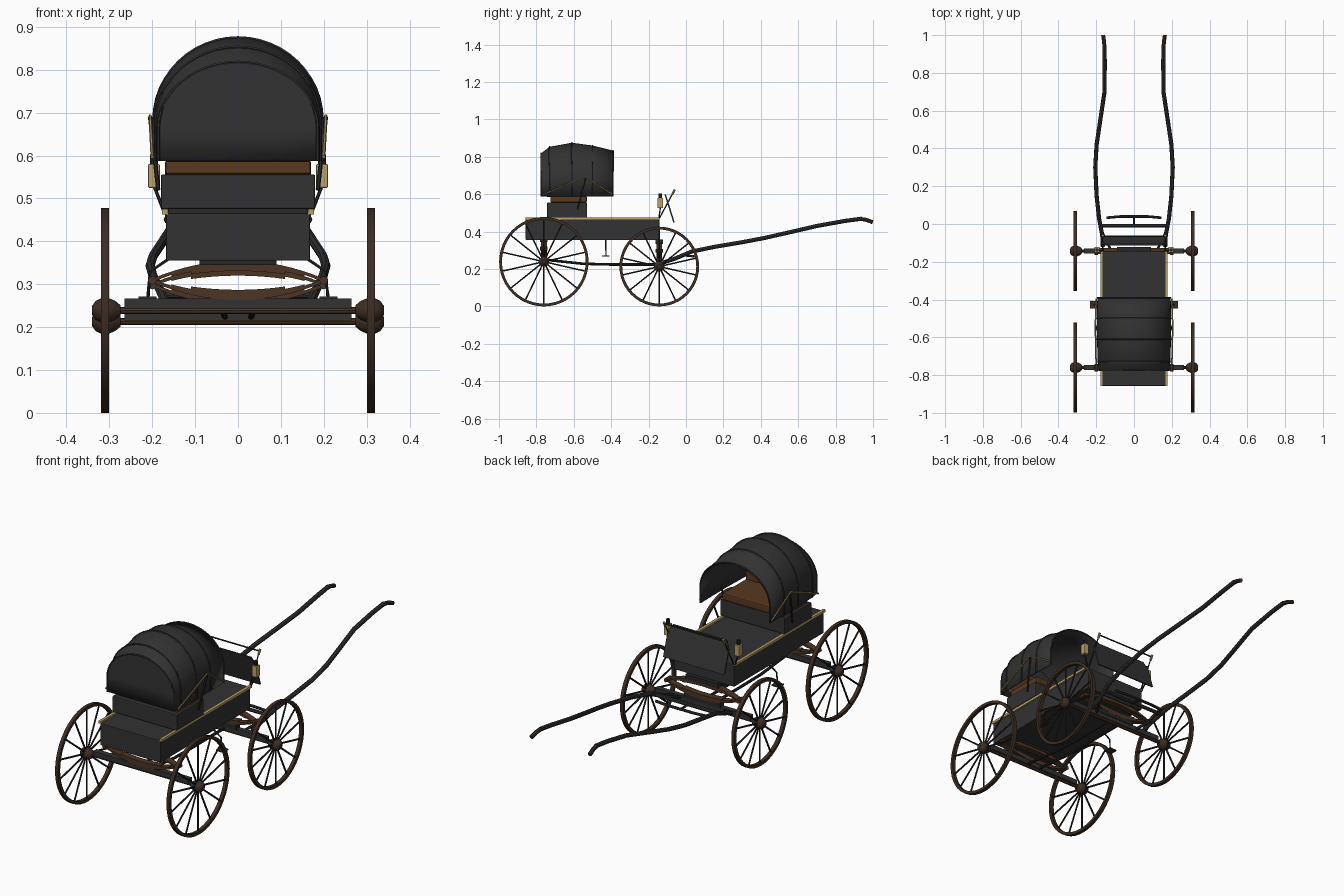
import bpy, bmesh, math
from mathutils import Vector

if "Cube" in bpy.data.objects:
    bpy.data.objects.remove(bpy.data.objects["Cube"])


def material(name, rgb):
    m = bpy.data.materials.new(name)
    m.use_nodes = True
    m.diffuse_color = (*rgb, 1)
    bsdf = next(n for n in m.node_tree.nodes if n.type == "BSDF_PRINCIPLED")
    bsdf.inputs["Base Color"].default_value = (*rgb, 1)
    bsdf.inputs["Roughness"].default_value = 0.6
    return m


BLACK = material("black paint", (0.032, 0.032, 0.033))
IRON = material("dark iron", (0.02, 0.02, 0.021))
WOOD = material("dark wood", (0.045, 0.026, 0.017))
SPRING = material("brown spring", (0.075, 0.035, 0.018))
LEATHER = material("brown leather", (0.1, 0.04, 0.014))
BRASS = material("brass", (0.5, 0.36, 0.14))


def finish(name, bm, mat, smooth=False):
    bmesh.ops.recalc_face_normals(bm, faces=bm.faces[:])
    me = bpy.data.meshes.new(name)
    bm.to_mesh(me)
    bm.free()
    me.materials.append(mat)
    ob = bpy.data.objects.new(name, me)
    bpy.context.collection.objects.link(ob)
    if smooth:
        bpy.ops.object.select_all(action="DESELECT")
        ob.select_set(True)
        bpy.context.view_layer.objects.active = ob
        bpy.ops.object.shade_smooth_by_angle(angle=math.radians(35))
    return ob


def box(name, xs, ys, zs, mat, bevel=0.0):
    bm = bmesh.new()
    bmesh.ops.create_cube(bm, size=1)
    for v in bm.verts:
        v.co = [lo + (hi - lo) * (c + 0.5) for c, (lo, hi) in zip(v.co, (xs, ys, zs))]
    if bevel:
        bmesh.ops.bevel(bm, geom=bm.edges[:], offset=bevel, segments=2, affect="EDGES", profile=0.5)
    return finish(name, bm, mat)


def loft(bm, rings, closed=True, loop=False, caps=True):
    rows = [[bm.verts.new(p) for p in ring] for ring in rings]
    n = len(rows[0])
    for a, b in zip(rows, rows[1:] + (rows[:1] if loop else [])):
        for i in range(n if closed else n - 1):
            j = (i + 1) % n
            bm.faces.new((a[i], a[j], b[j], b[i]))
    if caps and not loop:
        bm.faces.new(rows[0])
        bm.faces.new(rows[-1])


def tube_into(bm, pts, radius, sides=8):
    pts = [Vector(p) for p in pts]
    rings = []
    for i, p in enumerate(pts):
        d = (pts[min(i + 1, len(pts) - 1)] - pts[max(i - 1, 0)]).normalized()
        up = Vector((0, 0, 1)) if abs(d.z) < 0.9 else Vector((0, 1, 0))
        u = d.cross(up).normalized()
        w = u.cross(d)
        turns = [2 * math.pi * k / sides for k in range(sides)]
        rings.append([p + radius * (math.cos(t) * u + math.sin(t) * w) for t in turns])
    loft(bm, rings)


def tube(name, pts, radius, mat, sides=8):
    bm = bmesh.new()
    tube_into(bm, pts, radius, sides)
    return finish(name, bm, mat, True)


def lathe(name, centre, profile, mat, loop=False, steps=48):
    # revolve (x, radius) pairs around the axle direction
    bm = bmesh.new()
    rings = []
    for x, r in profile:
        turns = [2 * math.pi * k / steps for k in range(steps)]
        rings.append([Vector(centre) + Vector((x, r * math.cos(t), r * math.sin(t))) for t in turns])
    loft(bm, rings, loop=loop)
    return finish(name, bm, mat, True)


# wheels: rim, spokes and rounded hub
def wheel(label, x, y, r):
    c = (x, y, r)
    w = 0.009
    lathe(label + "_rim", c, [(-w, r), (w, r), (w, r - 0.015), (-w, r - 0.015)], WOOD, loop=True)
    bm = bmesh.new()
    for k in range(14):
        t = 2 * math.pi * (k + 0.5) / 14
        d = Vector((0, math.cos(t), math.sin(t)))
        tube_into(bm, [Vector(c) + d * 0.015, Vector(c) + d * (r - 0.01)], 0.0045, 6)
    finish(label + "_spokes", bm, IRON, True)
    hub = [(-0.036, 0.012), (-0.024, 0.022), (-0.01, 0.028), (0.01, 0.028), (0.022, 0.022), (0.03, 0.011)]
    s = 1 if x > 0 else -1
    lathe(label + "_hub", c, [(s * a, b) for a, b in hub], WOOD, steps=16)


REAR, FRONT = -0.76, -0.143
for side, s in (("left", 1), ("right", -1)):
    wheel("rear_wheel_" + side, s * 0.31, REAR, 0.239)
    wheel("front_wheel_" + side, s * 0.31, FRONT, 0.213)

# axles and axle beams
tube("rear_axle", [(-0.31, REAR, 0.239), (0.31, REAR, 0.239)], 0.008, SPRING)
tube("front_axle", [(-0.31, FRONT, 0.213), (0.31, FRONT, 0.213)], 0.008, SPRING)
box("rear_axle_beam", (-0.265, 0.265), (REAR - 0.014, REAR + 0.014), (0.242, 0.267), BLACK)
box("front_axle_beam", (-0.265, 0.265), (FRONT - 0.012, FRONT + 0.012), (0.215, 0.24), BLACK)


# elliptic springs made of stacked curved leaves
def leaf(bm, y, half, z_end, z_mid, thick, depth):
    rings = []
    for i in range(17):
        u = i / 8 - 1
        z = z_end + (z_mid - z_end) * (1 - u * u)
        rings.append([(u * half, y + dy, z + dz) for dy, dz in
                      ((-depth, -thick), (depth, -thick), (depth, thick), (-depth, thick))])
    loft(bm, rings)


for label, y, mid in (("rear", REAR, 0.309), ("front", FRONT, 0.298)):
    bm = bmesh.new()
    for sign in (1, -1):
        for k in range(3):
            half = 0.2 - 0.045 * k
            rise = 0.042 - 0.008 * k
            drop = rise * (1 - (half / 0.2) ** 2)
            leaf(bm, y, half, mid + sign * drop, mid + sign * rise, 0.004, 0.016)
    finish(label + "_spring", bm, SPRING, True)
    for s in (1, -1):
        tube(label + "_spring_eye", [(s * 0.2, y - 0.02, mid), (s * 0.2, y + 0.02, mid)], 0.01, SPRING)
    box(label + "_spring_seat", (-0.09, 0.09), (y - 0.02, y + 0.02), (mid + 0.036, 0.358), IRON)
box("front_bolster", (-0.1, 0.1), (FRONT - 0.015, FRONT + 0.015), (0.235, 0.262), IRON)

# reach poles joining the axles
for s in (1, -1):
    tube("reach_pole", [(s * 0.035, REAR, 0.25), (s * 0.033, -0.55, 0.228),
                        (s * 0.03, -0.4, 0.224), (s * 0.03, FRONT, 0.224)], 0.007, IRON)

# body with brass edge rails
box("body", (-0.168, 0.168), (-0.857, -0.143), (0.355, 0.466), BLACK, 0.003)
for s in (1, -1):
    xs = sorted((s * 0.163, s * 0.177))
    box("body_rail", xs, (-0.857, -0.143), (0.463, 0.475), BRASS)

# seat box, cushion and backrest
box("seat_box", (-0.18, 0.18), (-0.742, -0.528), (0.475, 0.556), BLACK, 0.004)
box("seat_cushion", (-0.17, 0.17), (-0.725, -0.53), (0.556, 0.59), LEATHER, 0.006)
box("seat_back", (-0.17, 0.17), (-0.745, -0.715), (0.585, 0.72), LEATHER, 0.006)

# folding hood: arched shell, closed at the back, with hoops
BASE = 0.588


def arch(y, top, w):
    spring_z = BASE + (top - BASE) * 0.33
    pts = [(w, y, BASE)]
    for i in range(25):
        t = math.pi * i / 24
        pts.append((w * math.cos(t), y, spring_z + (top - spring_z) * math.sin(t)))
    return pts + [(-w, y, BASE)]


stations = [(-0.775, 0.818, 0.186), (-0.73, 0.853, 0.192), (-0.61, 0.875, 0.196),
            (-0.5, 0.86, 0.196), (-0.39, 0.833, 0.194)]
arches = [arch(*st) for st in stations]
bm = bmesh.new()
loft(bm, arches, closed=False, caps=False)
rear_edge = [v for v in bm.verts if abs(v.co.y - stations[0][0]) < 0.001]
bm.verts.index_update()
bm.faces.new(sorted(rear_edge, key=lambda v: v.index))
hood = finish("hood", bm, BLACK, True)
shell = hood.modifiers.new("shell", "SOLIDIFY")
shell.thickness = 0.005
for pts in arches:
    tube("hood_hoop", pts, 0.004, BLACK, 6)

for s in (1, -1):
    # brass hood braces and the folding lever
    tube("hood_brace", [(s * 0.2, -0.765, 0.597), (s * 0.205, -0.54, 0.692), (s * 0.2, -0.395, 0.6)], 0.004, BRASS, 6)
    tube("hood_lever", [(s * 0.205, -0.535, 0.69), (s * 0.186, -0.58, 0.52)], 0.005, IRON, 6)

    # lanterns
    lx, ly = s * 0.196, -0.137
    box("lantern", (lx - 0.014, lx + 0.014), (ly - 0.015, ly + 0.015), (0.525, 0.58), BRASS, 0.003)
    tube("lantern_cap", [(lx, ly, 0.578), (lx, ly, 0.603)], 0.009, IRON)
    tube("lantern_bracket", [(lx, ly, 0.53), (s * 0.172, -0.145, 0.468)], 0.004, IRON, 6)

    # steps
    box("step_plate", sorted((s * 0.19, s * 0.232)), (-0.448, -0.408), (0.266, 0.272), WOOD)
    tube("step_bracket", [(s * 0.21, -0.428, 0.27), (s * 0.205, -0.428, 0.33), (s * 0.16, -0.428, 0.36)], 0.004, IRON, 6)

    # shafts with brown tips
    tube("shaft", [(s * 0.165, -0.12, 0.235), (s * 0.168, -0.06, 0.255), (s * 0.185, 0.03, 0.293),
                   (s * 0.198, 0.15, 0.318), (s * 0.205, 0.3, 0.343), (s * 0.198, 0.42, 0.366),
                   (s * 0.18, 0.54, 0.393), (s * 0.156, 0.7, 0.43), (s * 0.155, 0.85, 0.457),
                   (s * 0.156, 0.94, 0.469)], 0.011, BLACK)
    tube("shaft_tip", [(s * 0.156, 0.93, 0.468), (s * 0.158, 0.96, 0.464), (s * 0.163, 0.998, 0.45)], 0.0105, WOOD)
    tube("shaft_iron", [(s * 0.17, -0.04, 0.262), (s * 0.12, FRONT, 0.225)], 0.007, IRON, 6)

# shaft crossbars
tube("shaft_crossbar", [(-0.172, -0.01, 0.275), (0.172, -0.01, 0.275)], 0.009, BLACK)
tube("pull_bar", [(-0.145, 0.033, 0.268), (-0.07, 0.04, 0.268), (0.07, 0.04, 0.268), (0.145, 0.033, 0.268)], 0.007, BLACK)
tube("pull_bar_link", [(0, -0.015, 0.272), (0, 0.042, 0.268)], 0.006, IRON, 6)

# dashboard panel with clipped top corners
bm = bmesh.new()
outline = [(-0.17, 0), (0.17, 0), (0.17, 0.75), (0.15, 1), (-0.15, 1), (-0.17, 0.75)]
loft(bm, [[(x, -0.064 - 0.047 * h + d, 0.448 + 0.15 * h) for x, h in outline] for d in (-0.004, 0.004)])
finish("dashboard", bm, BLACK)

# wire rail in front of the dashboard
tube("dash_rail", [(-0.165, -0.143, 0.47), (-0.165, -0.065, 0.615), (0.165, -0.065, 0.615),
                   (0.165, -0.143, 0.47)], 0.004, IRON, 6)
for s in (1, -1):
    tube("dash_rail_cap", [(s * 0.165, -0.072, 0.6), (s * 0.165, -0.06, 0.624)], 0.006, BRASS)
